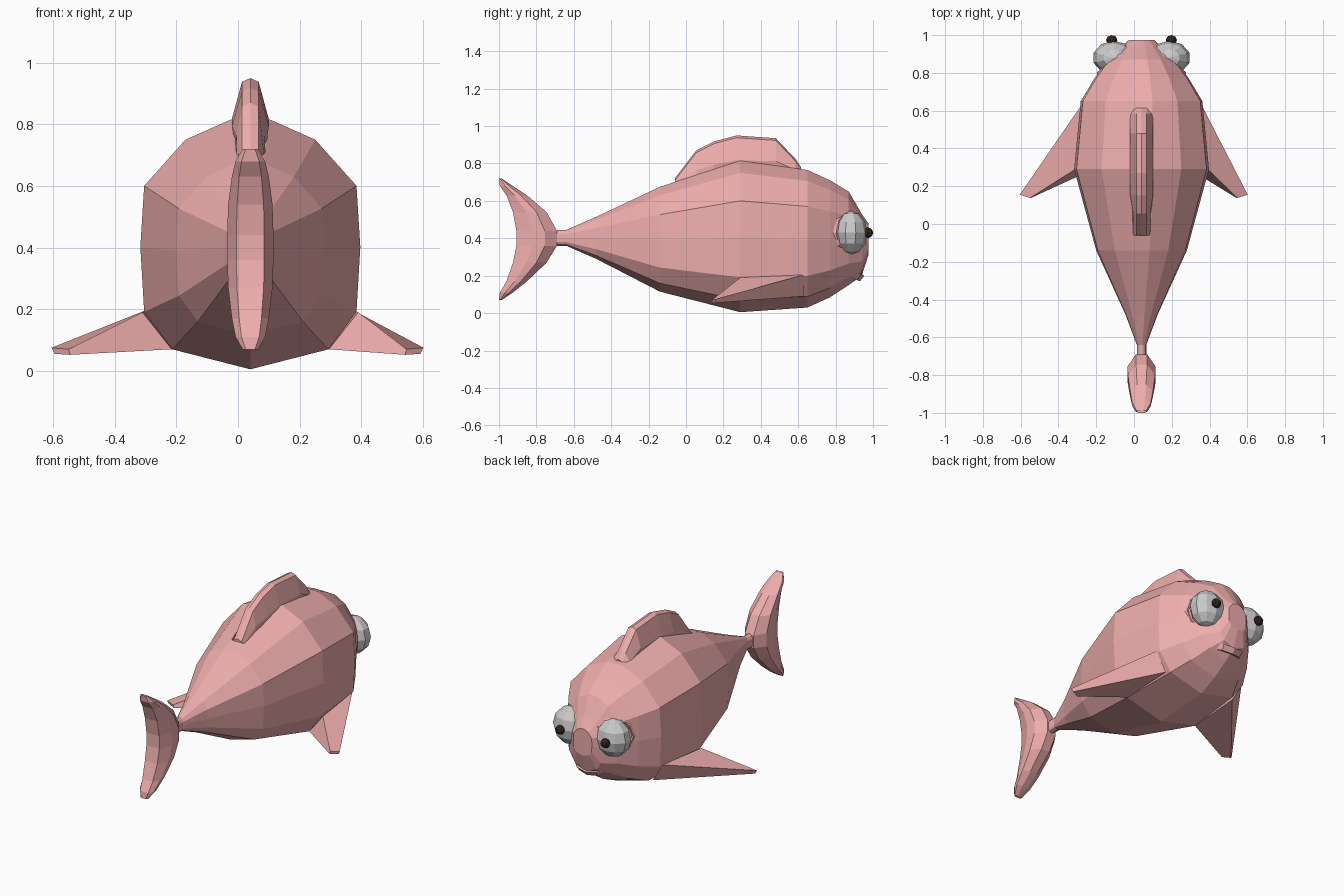
import bpy, bmesh, math

if "Cube" in bpy.data.objects:
    bpy.data.objects.remove(bpy.data.objects["Cube"])

CX = 0.04  # the body's plane of symmetry


def material(name, col):
    m = bpy.data.materials.new(name)
    m.diffuse_color = (*col, 1)
    m.use_nodes = True
    m.node_tree.nodes["Principled BSDF"].inputs["Base Color"].default_value = m.diffuse_color
    return m


PINK = material("pink_skin", (0.86, 0.42, 0.42))
DARK = material("pupil_dark", (0.03, 0.018, 0.012))


def loft(name, rings, mat=PINK):
    """Skin a list of equal-length closed rings and cap both ends."""
    bm = bmesh.new()
    vs = [[bm.verts.new(p) for p in r] for r in rings]
    n = len(rings[0])
    for a, b in zip(vs, vs[1:]):
        for i in range(n):
            j = (i + 1) % n
            bm.faces.new((a[i], a[j], b[j], b[i]))
    bm.faces.new(vs[0])
    bm.faces.new(vs[-1])
    bmesh.ops.recalc_face_normals(bm, faces=bm.faces)
    me = bpy.data.meshes.new(name)
    bm.to_mesh(me)
    bm.free()
    ob = bpy.data.objects.new(name, me)
    bpy.context.collection.objects.link(ob)
    me.materials.append(mat)
    return ob


def mirrored(half):
    """Close a half outline of (x, y, z) by reflecting it across the body plane."""
    right = [(CX + x, y, z) for x, y, z in half]
    left = [(CX - x, y, z) for x, y, z in reversed(half) if x > 1e-6]
    return right + left


# Body: one faceted cross-section scaled along the length
SECTION = [(0, 0), (.71, .08), (.965, .23), (1, .49), (.965, .735), (.59, .92), (.18, 1)]
STATIONS = [  # y, half width, bottom, top
    (-.69, .025, .36, .445), (-.64, .025, .36, .445), (-.48, .085, .29, .515),
    (-.14, .24, .115, .675), (.29, .357, .005, .815), (.65, .322, .03, .765),
    (.77, .25, .085, .71), (.87, .175, .15, .65), (.94, .105, .2, .53), (.975, .065, .31, .48)]
loft("body", [mirrored([(w * sx, y, b + (t - b) * sz) for sx, sz in SECTION])
              for y, w, b, t in STATIONS])

# Dorsal fin: wide base, thin rounded crest
CREST = [(-.06, .72, .69), (.055, .87, .72), (.15, .918, .74), (.27, .95, .76),
         (.48, .935, .76), (.585, .825, .74), (.615, .78, .72)]
loft("dorsal_fin", [mirrored([(0, y, b - .04), (.05, y, b),
                              (.06 if y > .1 else .045, y, b + (t - b) * .3),
                              (.027, y, t - .012), (0, y, t)])
                    for y, t, b in CREST])

# Tail fin: crescent, stacked bottom to top
TAIL = [  # z, leading y, trailing y, half thickness
    (.07, -.985, -1, .025), (.11, -.925, -.995, .048), (.17, -.85, -.96, .06),
    (.27, -.745, -.925, .072), (.36, -.69, -.907, .075), (.44, -.69, -.907, .075),
    (.54, -.745, -.925, .072), (.63, -.85, -.96, .06), (.68, -.925, -.995, .048),
    (.72, -.985, -1, .025)]
loft("tail_fin", [mirrored([(.4 * m, f, z), (m, f * .7 + r * .3, z),
                            (m, f * .4 + r * .6, z), (.6 * m, r, z)])
                  for z, f, r, m in TAIL])

# Pectoral fins: tapered wedges swept down and back, left one slightly longer
for side, reach, name in ((1, .562, "right_pectoral_fin"), (-1, .645, "left_pectoral_fin")):
    root = [(.318, .63, .205), (.35, .29, .19), (.255, .29, .07), (.25, .63, .09)]
    tip = [(reach, .155, .075), (reach - .055, .138, .07),
           (reach - .06, .138, .052), (reach - .01, .16, .055)]
    loft(name, [[(CX + side * x, y, z) for x, y, z in r] for r in (root, tip)])


def ball(name, loc, scale, seg, ring, mat=None):
    bpy.ops.mesh.primitive_uv_sphere_add(segments=seg, ring_count=ring, radius=1, location=loc)
    ob = bpy.context.object
    ob.name = name
    ob.scale = scale
    if mat:
        ob.data.materials.append(mat)
    return ob


# Eyes, pupils and eyelid rims
for side, label in ((1, "right"), (-1, "left")):
    ball(label + "_eye", (CX + side * .147, .88, .43), (.112, .09, .117), 10, 6)
    ball(label + "_pupil", (CX + side * .158, .974, .43), (.03, .026, .028), 8, 6, DARK)
    bpy.ops.mesh.primitive_torus_add(
        major_segments=10, minor_segments=4, major_radius=.112, minor_radius=.014,
        location=(CX + side * .14, .865, .43), rotation=(math.pi / 2, 0, -side * math.radians(40)))
    rim = bpy.context.object
    rim.name = label + "_eye_rim"
    rim.data.materials.append(PINK)

# Lips: a drooping-cornered band around the lower snout
PATH = [(-.125, .865, .232), (-.07, .93, .208), (0, .945, .2), (.07, .93, .208), (.125, .865, .232)]
loft("lip", [[(CX + x, y - .02, z + .012), (CX + x, y + .008, z),
              (CX + x * .9, y - .015, z - .03), (CX + x * .7, y - .06, z - .01)]
             for x, y, z in PATH])
